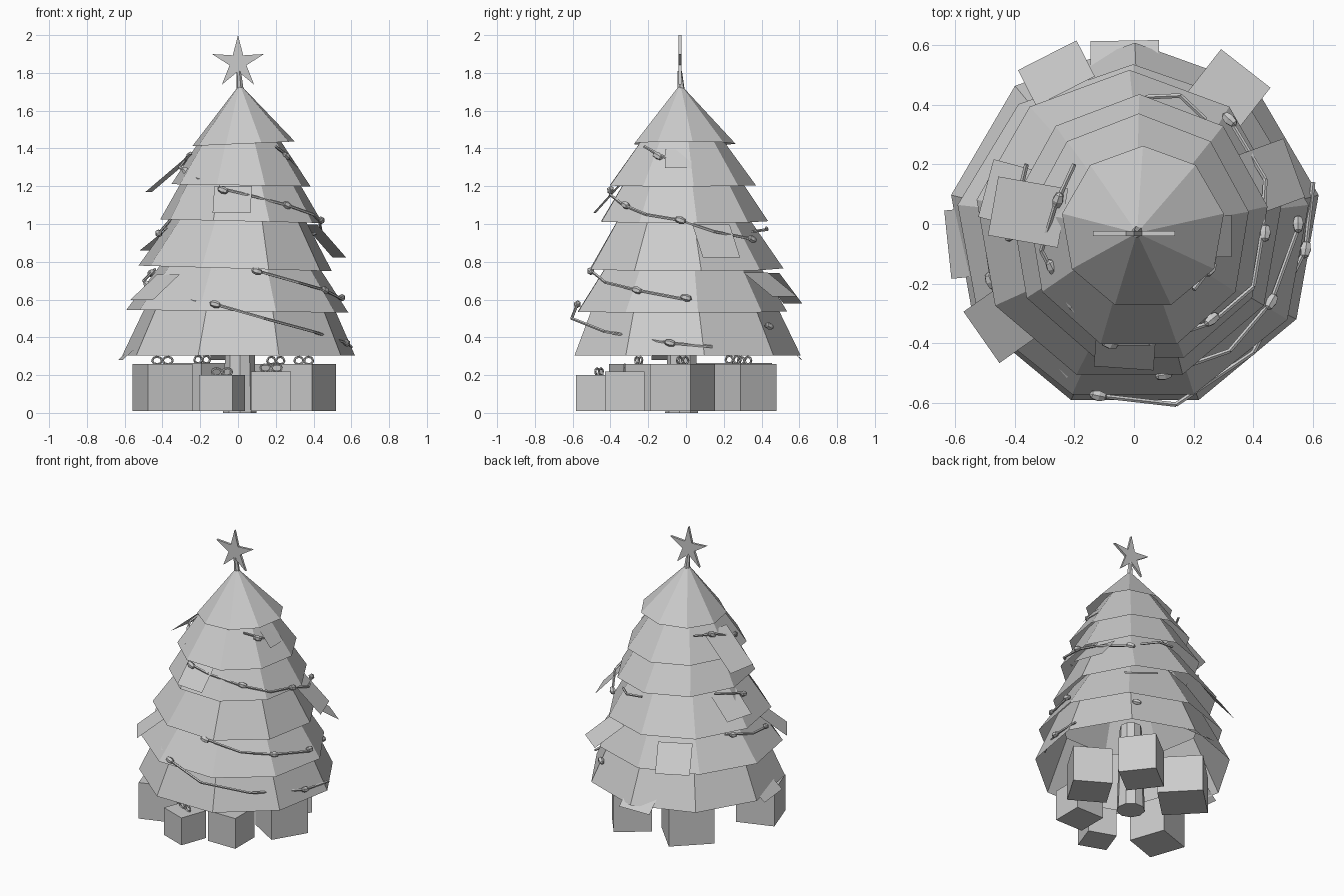
import bpy, bmesh, math
from mathutils import Vector, Matrix

grey = bpy.data.materials.new("light_grey")
grey.diffuse_color = (0.6, 0.6, 0.6, 1)


def make(name, bm):
    me = bpy.data.meshes.new(name)
    bm.normal_update()
    bm.to_mesh(me)
    bm.free()
    me.materials.append(grey)
    ob = bpy.data.objects.new(name, me)
    bpy.context.collection.objects.link(ob)
    return ob


def tier(name, cx, cy, rx, ry, z, top_r, top_z, tilt):
    """Open nine-sided skirt; top_r 0 closes it to a point."""
    bm = bmesh.new()
    low, high = [], []
    for i in range(9):
        a = math.radians(90 + 40 * i)
        c, s = math.cos(a), math.sin(a)
        low.append(bm.verts.new((cx + rx * c, cy + ry * s, z - tilt * c)))
        if top_r:
            high.append(bm.verts.new((0.01 + top_r * c, -0.025 + top_r * s, top_z)))
    tip = None if top_r else bm.verts.new((0.01, -0.03, top_z))
    for i in range(9):
        j = (i + 1) % 9
        bm.faces.new((low[i], low[j], high[j], high[i]) if top_r else (low[i], low[j], tip))
    make(name, bm)


def card(name, centre, az, width, length, slope):
    """Flat foliage card lying on a skirt, sloping down and outwards."""
    a, s = math.radians(az), math.radians(slope)
    out = Vector((math.cos(a), math.sin(a), 0))
    side = Vector((-math.sin(a), math.cos(a), 0)) * width / 2
    down = (out * math.cos(s) - Vector((0, 0, math.sin(s)))) * length / 2
    c = Vector(centre)
    bm = bmesh.new()
    bm.faces.new([bm.verts.new(p) for p in
                  (c - side - down, c - side + down, c + side + down, c + side - down)])
    make(name, bm)


def rod(bm, a, b, r1, r2, sides):
    a, b = Vector(a), Vector(b)
    d = b - a
    m = Matrix.Translation((a + b) / 2) @ d.to_track_quat('Z', 'Y').to_matrix().to_4x4()
    bmesh.ops.create_cone(bm, cap_ends=True, segments=sides, radius1=r1, radius2=r2,
                          depth=d.length, matrix=m)


# trunk
bm = bmesh.new()
rod(bm, (0.01, -0.02, 0), (0.01, -0.02, 0.6), 0.09, 0.07, 9)
make("trunk", bm)

# foliage skirts, bottom to top
tiers = [(0.003, -0.01, 0.625, 0.617, 0.305, 0.46, 0.66, 0.0),
         (-0.003, -0.035, 0.597, 0.57, 0.538, 0.36, 0.87, 0.008),
         (-0.015, -0.01, 0.52, 0.526, 0.765, 0.31, 1.10, 0.015),
         (0.018, -0.02, 0.436, 0.455, 1.015, 0.27, 1.30, 0.01),
         (0.016, -0.028, 0.374, 0.398, 1.205, 0.165, 1.52, 0.006),
         (0.03, -0.013, 0.275, 0.275, 1.425, 0, 1.74, -0.012)]
for n, t in enumerate(tiers):
    tier(f"foliage_tier_{n + 1}", *t)

# loose foliage cards
cards = [((-0.03, -0.42, 1.13), -94, 0.20, 0.19, 48),
         ((-0.355, 0.04, 1.27), 170, 0.20, 0.31, 40),
         ((0.46, 0.16, 0.91), 20, 0.21, 0.24, 47),
         ((0.315, 0.445, 0.68), 52, 0.21, 0.23, 33),
         ((-0.26, 0.505, 0.66), 117, 0.22, 0.21, 50),
         ((-0.03, 0.525, 0.36), 91, 0.23, 0.24, 42),
         ((-0.535, -0.06, 0.36), 186, 0.23, 0.24, 42),
         ((-0.44, -0.33, 0.665), 215, 0.21, 0.22, 38),
         ((-0.42, 0.10, 0.92), 165, 0.20, 0.20, 38),
         ((0.285, -0.04, 1.345), 0, 0.14, 0.13, 50)]
for n, c in enumerate(cards):
    card(f"foliage_card_{n + 1}", *c)

# garland runs, and bulbs set along them
strands = [
    [(0.20, -0.22, 1.41), (0.26, -0.14, 1.365), (0.31, 0.02, 1.30)],
    [(-0.20, 0.20, 1.38), (-0.265, 0.06, 1.36), (-0.31, -0.09, 1.30),
     (-0.21, -0.28, 1.24), (-0.13, -0.34, 1.22)],
    [(-0.10, -0.40, 1.19), (0.05, -0.40, 1.155), (0.26, -0.33, 1.1),
     (0.40, -0.21, 1.05), (0.43, -0.03, 1.02), (0.44, 0.15, 0.96), (0.32, 0.35, 0.92)],
    [(-0.36, 0.20, 1.02), (-0.42, -0.05, 0.95)],
    [(0.09, -0.505, 0.755), (0.32, -0.425, 0.69), (0.46, -0.26, 0.65), (0.555, 0.0, 0.60)],
    [(-0.44, 0.20, 0.76), (-0.50, -0.02, 0.70), (-0.47, -0.22, 0.665), (-0.22, -0.51, 0.59)],
    [(-0.12, -0.575, 0.575), (0.14, -0.605, 0.50), (0.40, -0.43, 0.43),
     (0.575, -0.085, 0.37), (0.60, 0.14, 0.35)],
    [(0.04, 0.425, 0.98), (0.155, 0.43, 0.97), (0.24, 0.35, 0.96)]]
bm = bmesh.new()
for s in strands:
    for a, b in zip(s, s[1:]):
        rod(bm, a, b, 0.008, 0.008, 5)
make("garland_wire", bm)
bulbs = [(-0.255, 0.08, 1.36), (-0.275, -0.145, 1.28), (-0.08, -0.40, 1.18), (0.26, -0.32, 1.10),
         (0.44, -0.03, 1.02), (0.32, 0.35, 0.92), (0.255, -0.15, 1.36), (0.10, -0.505, 0.75),
         (0.46, -0.26, 0.65), (0.55, 0.0, 0.61), (-0.12, -0.575, 0.575), (0.575, -0.085, 0.37),
         (-0.48, -0.19, 0.68), (0.345, 0.44, 0.46), (-0.42, -0.03, 0.95), (-0.46, 0.14, 0.74)]
bm = bmesh.new()
for p in bulbs:
    tangent = Vector((-p[1], p[0], -0.15)).to_track_quat('Z', 'Y').to_matrix().to_4x4()
    bmesh.ops.create_uvsphere(bm, u_segments=6, v_segments=4, radius=0.02,
                              matrix=Matrix.Translation(p) @ tangent @ Matrix.Diagonal((1, 1, 1.6, 1)))
make("garland_bulbs", bm)

# star and its stem
bm = bmesh.new()
pts = []
for i in range(10):
    a, r = math.radians(90 + 36 * i), (0.047 if i % 2 else 0.145)
    pts.append(bm.verts.new((0.0 + r * math.cos(a), -0.04, 1.855 + r * math.sin(a))))
face = bm.faces.new(pts)
ext = bmesh.ops.extrude_face_region(bm, geom=[face])
bmesh.ops.translate(bm, vec=(0, 0.016, 0),
                    verts=[v for v in ext["geom"] if isinstance(v, bmesh.types.BMVert)])
bmesh.ops.recalc_face_normals(bm, faces=bm.faces)
make("star", bm)
bm = bmesh.new()
rod(bm, (0.012, -0.025, 1.70), (0.004, -0.033, 1.81), 0.02, 0.012, 6)
make("star_stem", bm)

# presents: x, y, side, height, turn
gifts = [(-0.085, -0.46, 0.19, 0.20, -20), (0.175, -0.325, 0.21, 0.22, 0),
         (0.348, -0.018, 0.25, 0.26, -31), (0.20, 0.31, 0.24, 0.26, 38),
         (-0.19, 0.25, 0.29, 0.265, 44), (-0.40, -0.25, 0.25, 0.26, 19)]
for n, (x, y, w, h, turn) in enumerate(gifts):
    base = Matrix.Translation((x, y, 0)) @ Matrix.Rotation(math.radians(turn), 4, 'Z')
    bm = bmesh.new()
    bmesh.ops.create_cube(bm, size=1, matrix=base @ Matrix.Translation((0, 0, h / 2 + 0.005))
                          @ Matrix.Diagonal((w, w, h - 0.01, 1)))
    make(f"present_{n + 1}", bm)
    # bow: two loops of ribbon
    bm = bmesh.new()
    for sgn in (-1, 1):
        loop = [base @ Vector((sgn * (0.03 + 0.028 * math.cos(a)), 0, h + 0.017 + 0.02 * math.sin(a)))
                for a in (math.pi / 4 * k for k in range(8))]
        for k in range(8):
            rod(bm, loop[k], loop[(k + 1) % 8], 0.006, 0.006, 5)
    make(f"bow_{n + 1}", bm)
